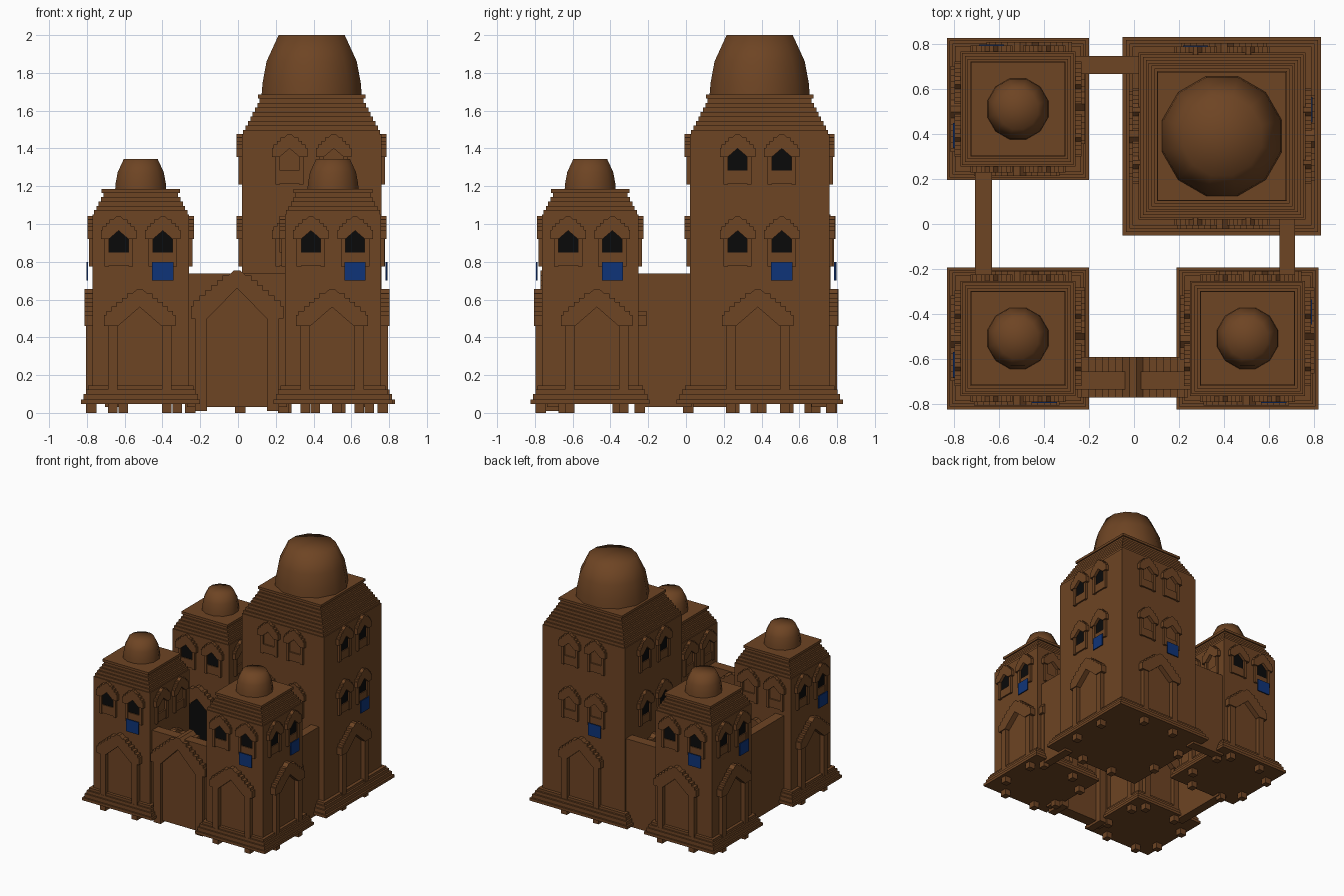
import bpy, bmesh, math
from mathutils import Matrix, Vector

if "Cube" in bpy.data.objects:
    bpy.data.objects.remove(bpy.data.objects["Cube"])


def mat(name, c):
    m = bpy.data.materials.new(name)
    m.diffuse_color = (*c, 1)
    m.use_nodes = True
    m.node_tree.nodes["Principled BSDF"].inputs["Base Color"].default_value = m.diffuse_color
    return m


BROWN = mat("brown_clay", (0.155, 0.058, 0.017))
BLUE = mat("blue_cloth", (0.0045, 0.034, 0.188))
BLACK = mat("black_opening", (0.003, 0.003, 0.003))


def finish(bm, name, material):
    bmesh.ops.recalc_face_normals(bm, faces=bm.faces)
    me = bpy.data.meshes.new(name)
    bm.to_mesh(me)
    bm.free()
    me.materials.append(material)
    ob = bpy.data.objects.new(name, me)
    bpy.context.collection.objects.link(ob)
    return ob


def add_box(bm, x0, x1, y0, y1, z0, z1, M=Matrix()):
    m = M @ Matrix.Translation(((x0 + x1) / 2, (y0 + y1) / 2, (z0 + z1) / 2)) \
        @ Matrix.Diagonal((x1 - x0, y1 - y0, z1 - z0, 1))
    bmesh.ops.create_cube(bm, size=1, matrix=m)


def add_prism(bm, pts, y0, y1, M=Matrix()):
    """Extrude an (x, z) outline from y0 to y1."""
    a = [bm.verts.new(M @ Vector((x, y0, z))) for x, z in pts]
    b = [bm.verts.new(M @ Vector((x, y1, z))) for x, z in pts]
    n = len(pts)
    bm.faces.new(a)
    bm.faces.new(b[::-1])
    for i in range(n):
        bm.faces.new((a[i], b[i], b[(i + 1) % n], a[(i + 1) % n]))


def arch(cx, half, foot, top, inner, apex, steps):
    """Hood outline: stepped gable outside, pointed arch inside."""
    w, h = half / steps, (top - foot) / (steps + 1.5)
    right = []
    for i in range(steps):
        z = top - i * h
        right += [((i + .5) * w if i else 0, z), ((i + 1.5) * w if i < steps - 1 else half, z)]
        if i == 0:
            right = [(w * .5, z)]
    right += [(half, foot), (inner, foot)]
    outer = right + [(0, apex)]
    left = [(-x, z) for x, z in right[::-1]]
    return [(cx + x, z) for x, z in outer + left]


def pointed(cx, half, z0, spring, apex):
    return [(cx - half, z0), (cx + half, z0), (cx + half, spring),
            (cx + half * .5, (spring + apex) / 2 + .008), (cx, apex),
            (cx - half * .5, (spring + apex) / 2 + .008), (cx - half, spring)]


def tower(name, cx, cy, half, height, plinth, floors, slab, steps, rise,
          dark, cloth, doors, dark_door=()):
    T = Matrix.Translation((cx, cy, 0))
    # body, plinth, stepped roof
    bm = bmesh.new()
    add_box(bm, -half, half, -half, half, .05, height, T)
    for k, (z0, z1) in enumerate([(.048, .07), (.07, .1), (.1, .125), (.125, .145)]):
        e = plinth - k * (plinth - half - .012) / 4
        add_box(bm, -e, e, -e, e, z0, z1, T)
    for i in range(steps):
        e = half - (i + .6) * (half - slab + .015) / steps
        z = height + i * rise / steps
        add_box(bm, -e, e, -e, e, z - .01, z + rise / steps, T)
    zt = height + rise
    add_box(bm, -slab, slab, -slab, slab, zt, zt + .02, T)
    finish(bm, name + "_body", BROWN)

    # door and window surrounds on all four sides
    trim, holes, rugs = bmesh.new(), bmesh.new(), bmesh.new()
    for s in range(4):
        M = T @ Matrix.Rotation(s * math.pi / 2, 4, 'Z')
        f, d = -half, doors[s]
        for sx in (-1, 1):
            add_box(trim, d + sx * .143 - .025, d + sx * .143 + .025, f - .035, f + .02, 0, .49, M)
        add_prism(trim, arch(d, .19, .46, .655, .115, .56, 7), f - .043, f + .01, M)
        if s in dark_door:
            add_prism(holes, pointed(d, .115, .145, .45, .56), f - .005, f + .003, M)
        for k in range(floors):
            z = k * .435
            for u in (-.117, .117):
                for sx in (-1, 1):
                    add_box(trim, u + sx * .063 - .012, u + sx * .063 + .012,
                            f - .018, f + .01, z + .775, z + .94, M)
                add_box(trim, u - .055, u + .055, f - .012, f + .01, z + .78, z + .848, M)
                add_prism(trim, arch(u, .094, z + .92, z + 1.042, .052, z + .965, 5),
                          f - .027, f + .01, M)
                if s in dark:
                    add_prism(holes, pointed(u, .051, z + .848, z + .925, z + .965),
                              f - .005, f + .003, M)
        if s in cloth:
            add_box(rugs, .117 - .056, .117 + .056, f - .032, f - .024, .7, .8, M)
    finish(trim, name + "_surrounds", BROWN)
    finish(holes, name + "_openings", BLACK)
    finish(rugs, name + "_hanging_cloth", BLUE)

    # low-poly dome, smooth shaded, flat crown
    bm = bmesh.new()
    R = slab * (.93 if floors > 1 else .65)
    H = .315 if floors > 1 else .16
    rings = []
    for r, z in [(1, 0), (.98, .2), (.9, .56), (.66, 1)]:
        rr = R * r / math.cos(math.pi / 12)
        rings.append([bm.verts.new(T @ Vector((rr * math.cos((j + .5) * math.pi / 6),
                                               rr * math.sin((j + .5) * math.pi / 6),
                                               zt + .02 + z * H))) for j in range(12)])
    for a, b in zip(rings, rings[1:]):
        for j in range(12):
            bm.faces.new((a[j], a[(j + 1) % 12], b[(j + 1) % 12], b[j]))
    tip = bm.verts.new(T @ Vector((0, 0, zt + .02 + H)))
    for j in range(12):
        bm.faces.new((rings[-1][j], rings[-1][(j + 1) % 12], tip))
    bm.faces.new(rings[0][::-1])
    for fc in bm.faces:
        fc.smooth = len(fc.verts) < 5
    finish(bm, name + "_dome", BROWN)


# sides: 0 front, 1 right, 2 back, 3 left
small = dict(half=.255, height=1.05, plinth=.315, floors=1, slab=.208, steps=5, rise=.115)
off = [-.005, .035, -.05, 0]
tower("front_left_tower", -.515, -.507, dark=(0, 3), cloth=(0, 3), doors=off, **small)
tower("front_right_tower", .503, -.507, dark=(0, 1), cloth=(0, 1), doors=off, **small)
tower("back_left_tower", -.515, .51, dark=(0, 2, 3), cloth=(2, 3), doors=off,
      dark_door=(0,), **small)
tower("main_tower", .39, .39, half=.37, height=1.475, plinth=.44, floors=2, slab=.285,
      steps=8, rise=.19, dark=(1, 3), cloth=(1, 2), doors=[-.01] * 4)

# connecting walls
for name, b in {"front_wall": (-.27, .26, -.735, -.655), "back_wall": (-.27, .03, .665, .745),
                "left_wall": (-.705, -.63, -.26, .26), "right_wall": (.645, .715, -.26, .03)}.items():
    bm = bmesh.new()
    add_box(bm, *b, .03, .737)
    finish(bm, name, BROWN)

# gate: stepped hood, pillars and door leaf through the front wall
bm = bmesh.new()
add_prism(bm, arch(-.005, .245, .5, .755, .157, .66, 8), -.77, -.59)
for sx in (-1, 1):
    add_box(bm, -.005 + sx * .19 - .032, -.005 + sx * .19 + .032, -.765, -.6, .01, .53)
add_prism(bm, pointed(-.005, .157, .03, .5, .65), -.742, -.648)
finish(bm, "front_gate", BROWN)
